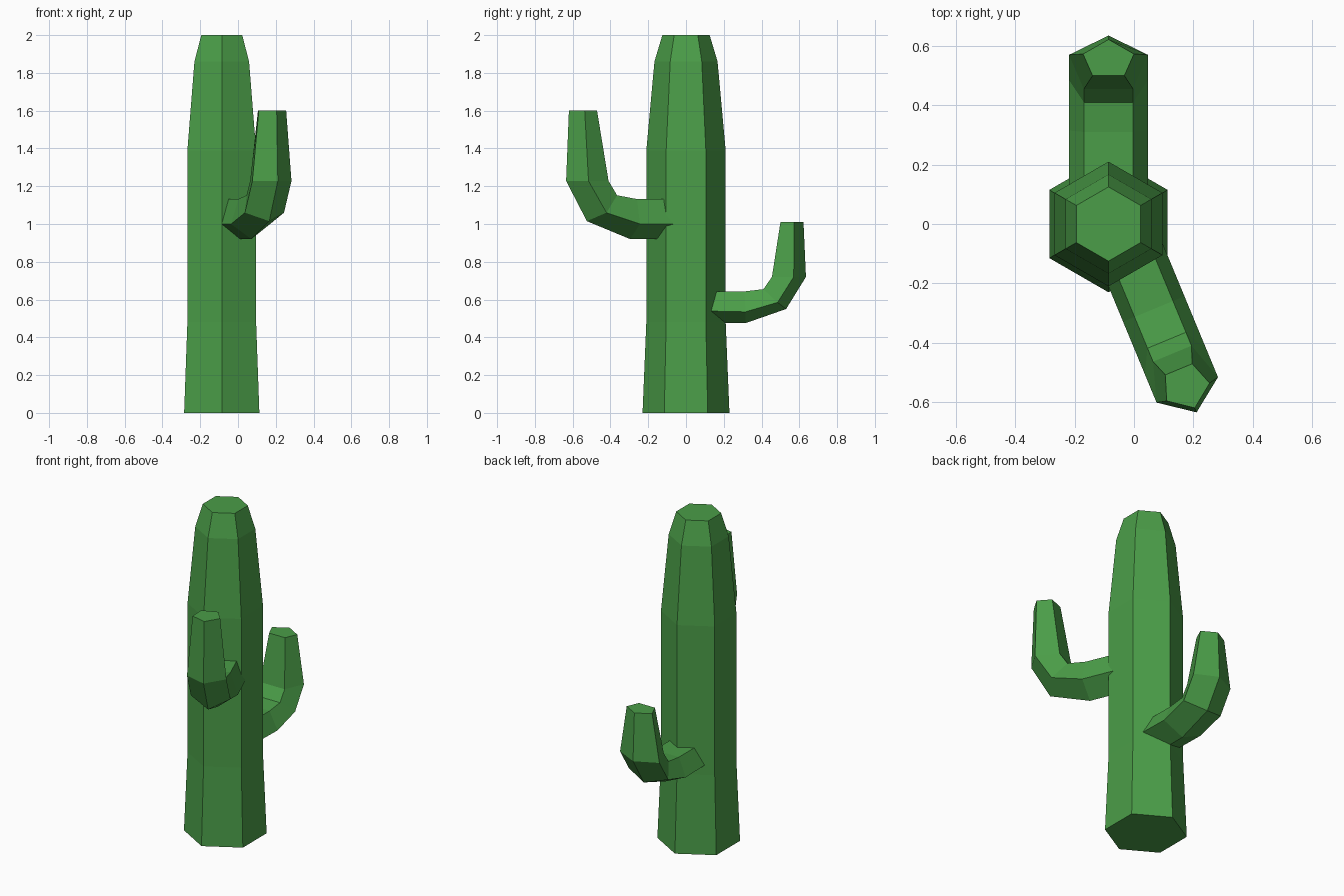
import bpy, bmesh, math
from mathutils import Vector

if "Cube" in bpy.data.objects:
    bpy.data.objects.remove(bpy.data.objects["Cube"])

green = bpy.data.materials.new("cactus_green")
green.diffuse_color = (0.07, 0.34, 0.065, 1)
green.use_nodes = True
green.node_tree.nodes["Principled BSDF"].inputs["Base Color"].default_value = green.diffuse_color


def loft(name, rings):
    """Skin a list of equal-length vertex rings and cap both ends."""
    bm = bmesh.new()
    rows = [[bm.verts.new(p) for p in ring] for ring in rings]
    n = len(rows[0])
    for a, b in zip(rows, rows[1:]):
        for i in range(n):
            j = (i + 1) % n
            bm.faces.new((a[i], a[j], b[j], b[i]))
    bm.faces.new(rows[0][::-1])
    bm.faces.new(rows[-1])
    bmesh.ops.recalc_face_normals(bm, faces=bm.faces)
    mesh = bpy.data.meshes.new(name)
    bm.to_mesh(mesh)
    bm.free()
    mesh.materials.append(green)
    bpy.context.collection.objects.link(bpy.data.objects.new(name, mesh))


def arm(name, origin_x, angle, path, side_w, inner_w, tip):
    """Bent arm with a flattened pentagon section: outer ridge, two sides, flat inner face.
    Each path row holds (distance, height) of the outer, side and inner edges."""
    out = Vector((math.cos(angle), math.sin(angle), 0))
    across = Vector((-out.y, out.x, 0))
    rings = []
    for k, (outer, side, inner) in enumerate(path):
        s = tip if k == len(path) - 1 else 1
        section = [(outer, 0), (side, side_w * s), (inner, inner_w * s),
                   (inner, -inner_w * s), (side, -side_w * s)]
        rings.append([Vector((origin_x, 0, z)) + out * d + across * w
                      for (d, z), w in section])
    loft(name, rings)


# Six-sided trunk, tapering to a flat top
TRUNK_X = -0.086
profile = [(0.23, 0), (0.21, 0.48), (0.21, 1.39), (0.167, 1.86), (0.125, 2.0)]
loft("trunk", [[(TRUNK_X + r * math.cos(a), r * math.sin(a), z)
                for a in (math.radians(30 + 60 * i) for i in range(6))]
               for r, z in profile])

# Lower arm at the back
arm("back_arm", TRUNK_X, math.radians(90), [
    ((0.08, 0.475), (0.08, 0.54), (0.08, 0.643)),
    ((0.315, 0.475), (0.315, 0.535), (0.31, 0.643)),
    ((0.53, 0.55), (0.485, 0.585), (0.41, 0.655)),
    ((0.635, 0.72), (0.57, 0.72), (0.455, 0.72)),
    ((0.622, 1.01), (0.573, 1.01), (0.50, 1.01))], 0.133, 0.083, 0.645)

# Upper arm at the front, turned to the right
arm("front_arm", -0.052, math.radians(-67.5), [
    ((0.09, 0.92), (0.09, 1.0), (0.09, 1.132)),
    ((0.32, 0.92), (0.31, 1.0), (0.31, 1.132)),
    ((0.568, 1.015), (0.502, 1.06), (0.424, 1.152)),
    ((0.687, 1.228), (0.605, 1.228), (0.473, 1.228)),
    ((0.671, 1.6), (0.613, 1.6), (0.53, 1.6))], 0.112, 0.07, 0.7)
